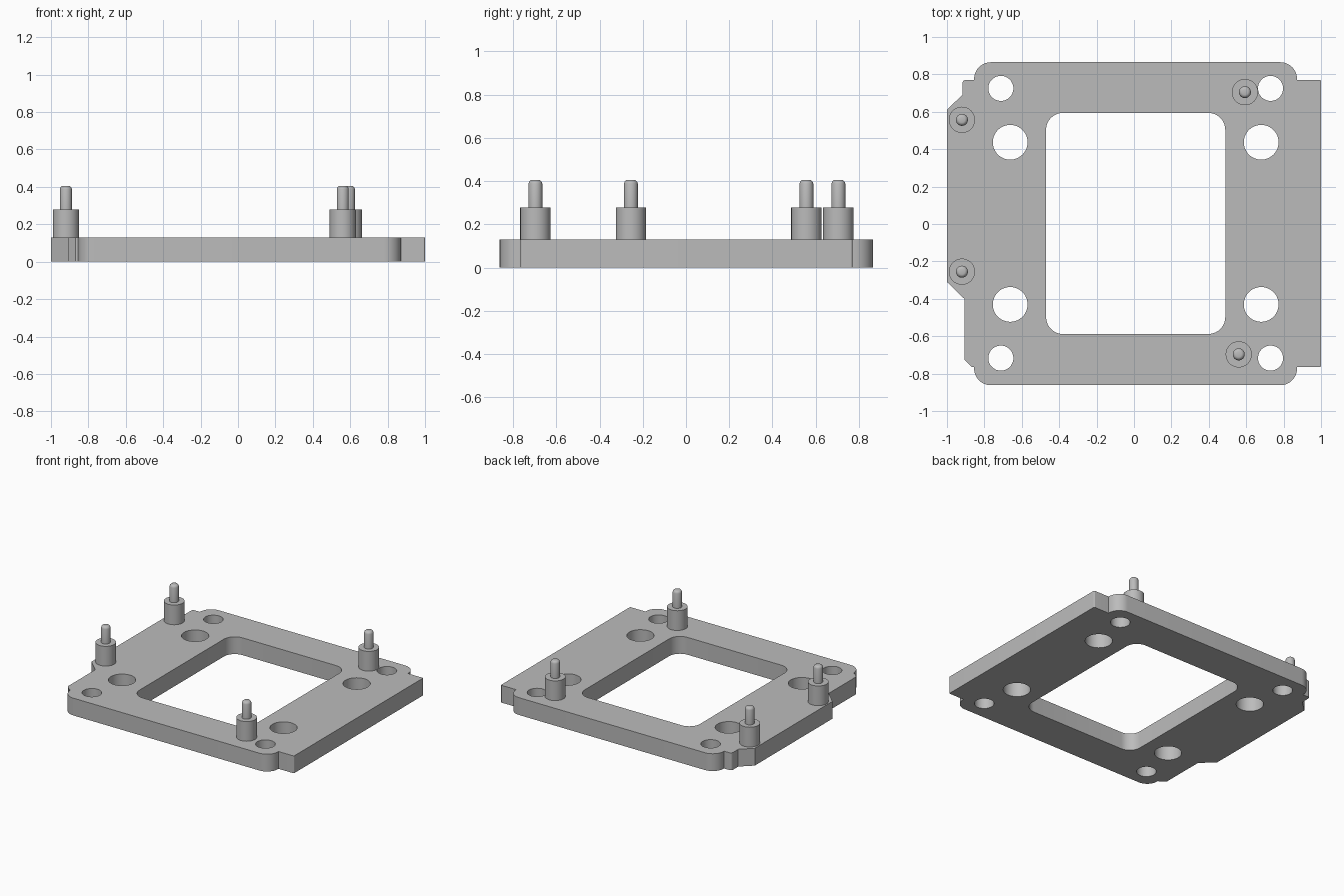
import bpy, bmesh, math
from mathutils import Vector

cube = bpy.data.objects.get("Cube")
if cube:
    bpy.data.objects.remove(cube, do_unlink=True)

grey = bpy.data.materials.new("plain_grey")
grey.use_nodes = True
colour = (0.5, 0.5, 0.5, 1)
grey.diffuse_color = colour
grey.node_tree.nodes["Principled BSDF"].inputs["Base Color"].default_value = colour

PLATE_TOP = 0.13


def rounded(corners, steps=10):
    """Outline through (x, y, radius) corners, each filleted by its radius."""
    out = []
    for i, (x, y, r) in enumerate(corners):
        p = Vector((x, y))
        if r == 0:
            out.append(p)
            continue
        a = (Vector(corners[i - 1][:2]) - p).normalized()
        b = (Vector(corners[(i + 1) % len(corners)][:2]) - p).normalized()
        half = a.angle(b) / 2
        centre = p + (a + b).normalized() * r / math.sin(half)
        start = p + a * r / math.tan(half) - centre
        end = p + b * r / math.tan(half) - centre
        sweep = math.pi - 2 * half
        for k in range(steps + 1):
            t = k / steps
            out.append(centre + (start * math.sin((1 - t) * sweep)
                                 + end * math.sin(t * sweep)) / math.sin(sweep))
    return out


def circle(x, y, r, n=48):
    return [Vector((x + r * math.cos(k * math.tau / n),
                    y + r * math.sin(k * math.tau / n))) for k in range(n)]


def finish(bm, name):
    bmesh.ops.recalc_face_normals(bm, faces=bm.faces)
    mesh = bpy.data.meshes.new(name)
    bm.to_mesh(mesh)
    bm.free()
    mesh.materials.append(grey)
    obj = bpy.data.objects.new(name, mesh)
    bpy.context.collection.objects.link(obj)
    bpy.ops.object.select_all(action='DESELECT')
    obj.select_set(True)
    bpy.context.view_layer.objects.active = obj
    bpy.ops.object.shade_smooth_by_angle(angle=math.radians(30))
    return obj


# Base plate: stepped outline, window and bolt holes
outline = rounded([
    (-0.855, -0.862, 0.09), (0.872, -0.862, 0.09), (0.872, -0.765, 0),
    (1, -0.765, 0.008), (1, 0.77, 0.008), (0.872, 0.77, 0),
    (0.872, 0.865, 0.09), (-0.855, 0.865, 0.09), (-0.855, 0.77, 0),
    (-0.917, 0.77, 0.018), (-0.917, 0.69, 0), (-1, 0.612, 0),
    (-1, -0.31, 0), (-0.905, -0.402, 0), (-0.905, -0.727, 0),
    (-0.868, -0.765, 0), (-0.855, -0.765, 0)])
window = rounded([(-0.47, -0.588, 0.09), (0.488, -0.588, 0.09),
                  (0.488, 0.594, 0.09), (-0.47, 0.594, 0.09)])
loops = [outline, window]
for x in (-0.662, 0.68):
    loops += [circle(x, y, 0.093) for y in (-0.43, 0.437)]
for x in (-0.712, 0.73):
    loops += [circle(x, y, 0.067) for y in (-0.717, 0.725)]

bm = bmesh.new()
for loop in loops:
    verts = [bm.verts.new((p.x, p.y, 0)) for p in loop]
    for i, v in enumerate(verts):
        bm.edges.new((verts[i - 1], v))
bmesh.ops.triangle_fill(bm, use_beauty=True, use_dissolve=False, edges=bm.edges[:])
extruded = bmesh.ops.extrude_face_region(bm, geom=bm.faces[:], use_keep_orig=True)
bmesh.ops.translate(bm, vec=(0, 0, PLATE_TOP),
                    verts=[g for g in extruded["geom"] if isinstance(g, bmesh.types.BMVert)])
finish(bm, "base_plate")


# Standoffs: wide boss with a thin, round-tipped pin
profile = [(0, PLATE_TOP - 0.01), (0.07, PLATE_TOP - 0.01), (0.07, 0.278),
           (0.032, 0.278), (0.032, 0.388), (0.029, 0.397),
           (0.022, 0.404), (0.015, 0.406), (0, 0.406)]


def standoff(name, x, y):
    bm = bmesh.new()
    verts = [bm.verts.new((r, 0, z)) for r, z in profile]
    edges = [bm.edges.new(pair) for pair in zip(verts, verts[1:])]
    bmesh.ops.spin(bm, geom=verts + edges, cent=(0, 0, 0), axis=(0, 0, 1),
                   angle=math.tau, steps=40)
    bmesh.ops.remove_doubles(bm, verts=bm.verts, dist=0.0001)
    finish(bm, name).location = (x, y, 0)


standoff("standoff_back_right", -0.92, 0.557)
standoff("standoff_front_right", -0.92, -0.255)
standoff("standoff_back_left", 0.593, 0.705)
standoff("standoff_front_left", 0.56, -0.697)
